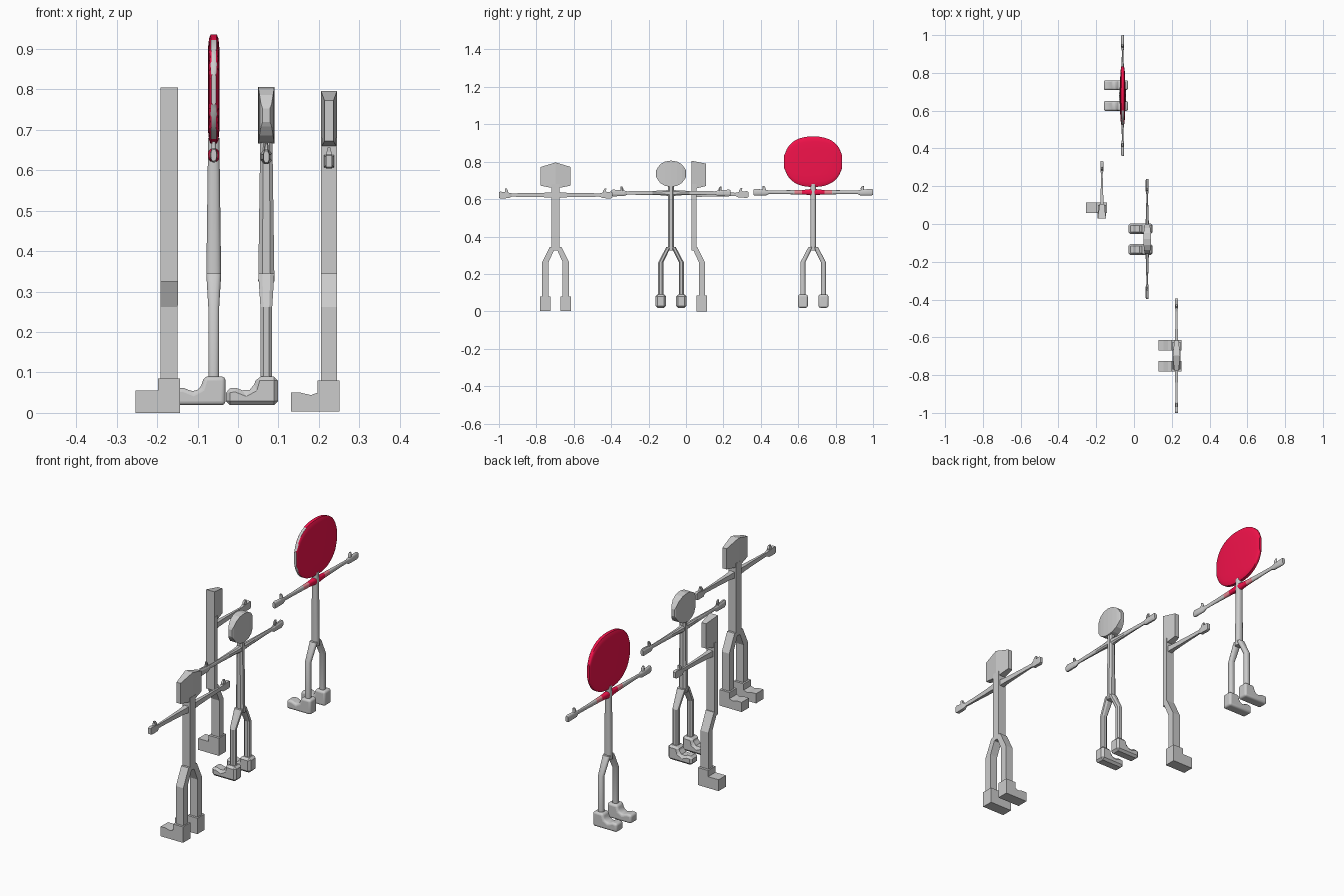
import bpy, bmesh, math
from mathutils import Vector

if "Cube" in bpy.data.objects:
    bpy.data.objects.remove(bpy.data.objects["Cube"])


def material(name, rgb):
    m = bpy.data.materials.new(name)
    m.diffuse_color = (*rgb, 1)
    m.use_nodes = True
    m.node_tree.nodes["Principled BSDF"].inputs["Base Color"].default_value = m.diffuse_color
    return m


PAINT = [material("plain", (.8, .8, .8)), material("red", (.9, .006, .07)),
         material("faded_red", (.85, .25, .3))]


def finish(name, bm, loc, smooth, bevel=None, paint=None):
    bmesh.ops.recalc_face_normals(bm, faces=bm.faces)
    bm.normal_update()
    if paint:
        for f in bm.faces:
            f.material_index = paint(f.calc_center_median(), f.normal)
    me = bpy.data.meshes.new(name)
    bm.to_mesh(me)
    bm.free()
    if smooth:
        me.shade_smooth()
        me.set_sharp_from_angle(angle=math.radians(50))
    ob = bpy.data.objects.new(name, me)
    ob.location = loc
    bpy.context.collection.objects.link(ob)
    if paint:
        for m in PAINT:
            me.materials.append(m)
    if bevel:
        mod = ob.modifiers.new("round", "BEVEL")
        mod.width, mod.segments = bevel
        mod.limit_method = "ANGLE"
    return ob


def ring(n, p):
    """Unit cross-section: square for 4 sides, otherwise a rounded square."""
    if n == 4:
        return [(1, 1), (-1, 1), (-1, -1), (1, -1)]
    pts = []
    for i in range(n):
        t = math.tau * (i + .5) / n
        c, s = math.cos(t), math.sin(t)
        pts.append((math.copysign(abs(c) ** (2 / p), c), math.copysign(abs(s) ** (2 / p), s)))
    k = max(a for a, b in pts)
    return [(a / k, b / k) for a, b in pts]


def loft(bm, sections, axis, n, p=2.5):
    """sections: (y, z, half x, half other); axis Z = level rings, Y = upright rings."""
    rows = []
    for y, z, hx, ho in sections:
        rows.append([bm.verts.new((a * hx, y + (b * ho if axis == "Z" else 0),
                                   z + (b * ho if axis == "Y" else 0))) for a, b in ring(n, p)])
    for r, s in zip(rows, rows[1:]):
        for i in range(n):
            j = (i + 1) % n
            bm.faces.new((r[i], r[j], s[j], s[i]))
    bm.faces.new(rows[0])
    bm.faces.new(rows[-1])


def foot(bm, profile, y, half):
    a = [bm.verts.new((x, y - half, z)) for x, z in profile]
    b = [bm.verts.new((x, y + half, z)) for x, z in profile]
    for i in range(len(a)):
        j = (i + 1) % len(a)
        bm.faces.new((a[i], a[j], b[j], b[i]))
    bm.faces.new(a)
    bm.faces.new(b)


def head_sections(half_y, half_z, cz, x_mid, x_end, steps, p, half):
    out = []
    for i in range(steps + 1):
        t = math.pi * (1 - i / steps)
        if half and t > math.pi / 2 + .01:
            continue
        c, s = math.cos(t), max(math.sin(t), .22)
        out.append((half_y * math.copysign(abs(c) ** (2 / p), c), cz,
                    x_end + (x_mid - x_end) * math.sin(t), half_z * s ** (2 / p)))
    return out


def figure(tag, x, y, n, torso, leg, arm, foot_profile, foot_half, head, head_n=4,
           half=False, smooth=False, bevel=None, paints=(None, None)):
    loc = (x, y, 0)
    sides = (1,) if half else (1, -1)
    (tx, ty), (lx, ly) = torso, leg

    # torso with neck
    bm = bmesh.new()
    c, w = (ty / 2, ty / 2) if half else (0, ty)
    loft(bm, [(c, .325, tx, w), (c, .68, tx if n == 4 else tx * .75, w)], "Z", n)
    finish(tag + "_torso", bm, loc, smooth, paint=paints[1] and (lambda c, n: 0))

    # legs, bent outwards at the hip
    bm = bmesh.new()
    for s in sides:
        loft(bm, [(s * ly * .95, .345, tx, ly * .9), (s * .055, .262, lx, ly),
                  (s * .055, .06, lx, ly)], "Z", n)
    finish(tag + "_legs", bm, loc, smooth)

    # feet
    bm = bmesh.new()
    for s in sides:
        foot(bm, foot_profile, s * .055, foot_half)
    finish(tag + "_feet", bm, loc, smooth, bevel)

    # arms with hands and thumbs
    bm = bmesh.new()
    az, tip = arm
    line = [(.0, .0, .014, .019), (.03, 0, .012, .014), (.06, 0, .010, .012), (.10, 0, .008, .0115),
            (.16, 0, .006, .010), (.235, 0, .004, .009), (.252, -.002, .008, .015),
            (tip - .008, 0, .008, .018), (tip, 0, .007, .014)]
    for s in sides:
        loft(bm, [(s * u, az + d, hx, hz) for u, d, hx, hz in line], "Y", n)
        loft(bm, [(s * .264, az + .005, .006, .009), (s * .262, az + .022, .006, .008),
                  (s * .266, az + .034, .004, .005)], "Z", n)
    finish(tag + "_arms", bm, loc, smooth, paint=paints[1])

    # head
    bm = bmesh.new()
    loft(bm, head, "Y", head_n, 5)
    finish(tag + "_head", bm, loc, smooth, paint=paints[0])


block_foot = [(.026, .003), (.026, .08), (-.028, .08), (-.028, .05), (-.045, .044),
              (-.07, .05), (-.094, .05), (-.094, .003)]
round_foot = [(.029, .019), (.029, .09), (-.024, .09), (-.032, .062), (-.05, .052),
              (-.075, .062), (-.1, .06), (-.1, .019)]

# half figure, cut flat on its centre plane
figure("half", -.17, .03, 4, (.022, .025), (.021, .016), (.625, .303),
       [(.027, 0), (.027, .085), (-.028, .085), (-.028, .055), (-.084, .055), (-.084, 0)], .028,
       [(0, .728, .022, .077), (.076, .73, .012, .06)], half=True)

# blocky figure
figure("block", .225, -.697, 4, (.02, .021), (.02, .017), (.622, .303), block_foot, .028,
       [(-.08, .722, .011, .05), (0, .726, .02, .07), (.08, .722, .011, .05)])

# faceted figure
figure("faceted", .07, -.08, 8, (.02, .015), (.0145, .0135), (.633, .318), round_foot, .028,
       head_sections(.08, .07, .736, .02, .009, 8, 2.1, False), bevel=(.011, 1))


# smooth figure with a large red head
def head_paint(c, n):
    return 0 if c.y < -.075 and abs(n.x) < .5 else 1


def arm_paint(c, n):
    return 1 if abs(c.y) < .07 else 2 if abs(c.y) < .11 else 0


figure("smooth", -.06, .68, 16, (.0185, .0145), (.0135, .0135), (.637, .32), round_foot, .026,
       head_sections(.155, .135, .8, .0145, .006, 20, 2.35, False), head_n=16, smooth=True,
       bevel=(.014, 4), paints=(head_paint, arm_paint))
